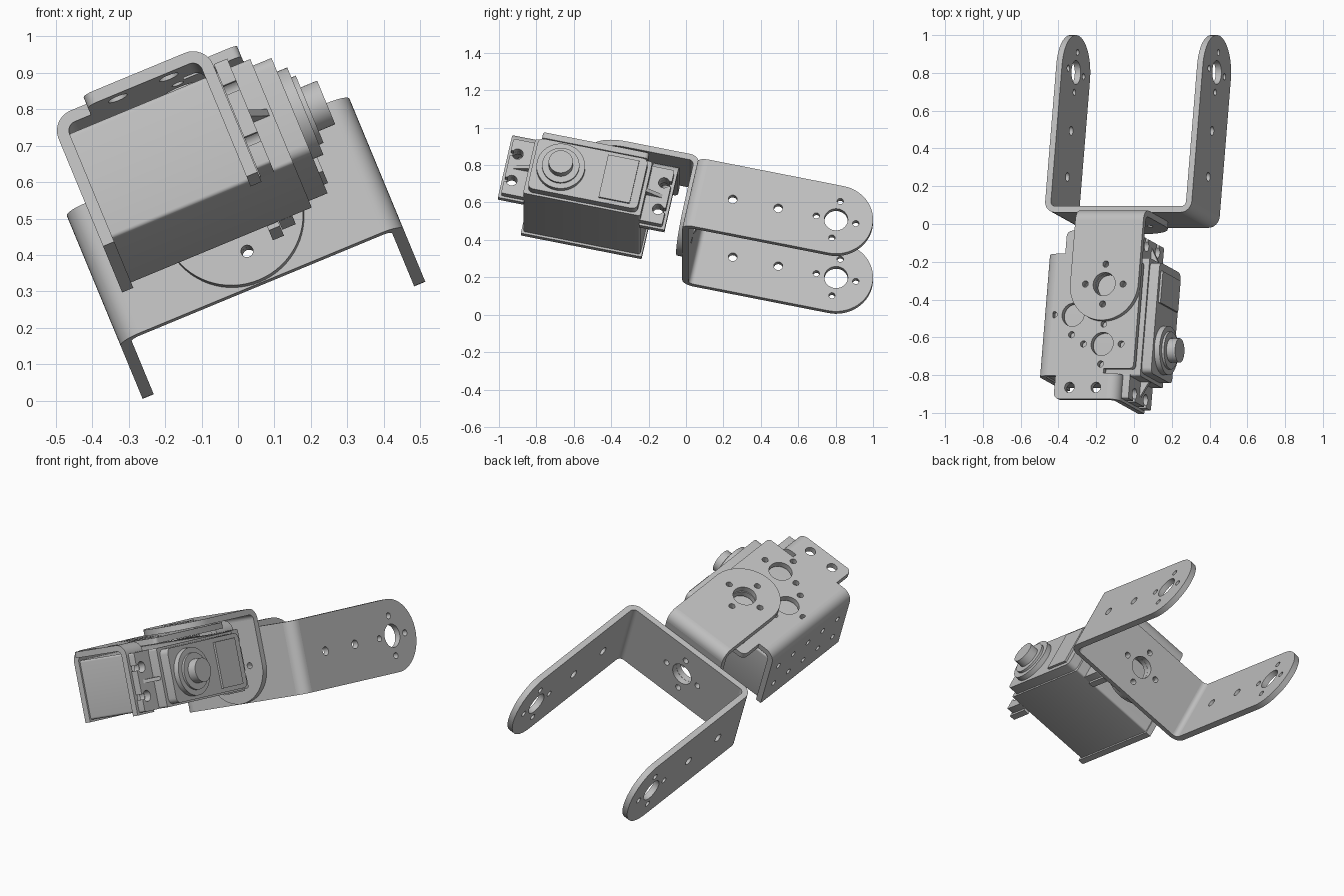
import bpy, bmesh
from math import sin, cos, pi, radians, acos, tan
from mathutils import Matrix, Vector

if "Cube" in bpy.data.objects:
    bpy.data.objects.remove(bpy.data.objects["Cube"], do_unlink=True)

metal = bpy.data.materials.new("light grey")
metal.use_nodes = True
GREY = (0.52, 0.52, 0.52, 1)
metal.diffuse_color = GREY
metal.node_tree.nodes["Principled BSDF"].inputs["Base Color"].default_value = GREY

# whole assembly is tilted: rolled about y, then pitched about its own x
TILT = Matrix.Rotation(radians(-22.5), 4, 'Y') @ Matrix.Rotation(radians(-12), 4, 'X')
T = 0.033      # sheet thickness
BEND = 0.06    # outer bend radius


def frame(axis, offset):
    """Maps a flat drawing to the plane across the given axis."""
    cols = {'x': ((0, 1, 0), (0, 0, 1), (1, 0, 0)),
            'y': ((1, 0, 0), (0, 0, 1), (0, -1, 0)),
            'z': ((1, 0, 0), (0, 1, 0), (0, 0, 1))}[axis]
    m = Matrix(cols).transposed().to_4x4()
    m.translation = {'x': (offset, 0, 0), 'y': (0, offset, 0), 'z': (0, 0, offset)}[axis]
    return m


def circle(x, y, r, n=32):
    return [(x + r * cos(2 * pi * i / n), y + r * sin(2 * pi * i / n)) for i in range(n)]


def rounded(points):
    """Polygon whose corners (x, y, radius) are filleted."""
    out = []
    for i, p in enumerate(points):
        c = Vector(p[:2])
        r = p[2] if len(p) > 2 else 0
        if not r:
            out.append(tuple(c))
            continue
        a = (Vector(points[i - 1][:2]) - c).normalized()
        b = (Vector(points[(i + 1) % len(points)][:2]) - c).normalized()
        half = acos(max(-1, min(1, a.dot(b)))) / 2
        centre = c + (a + b).normalized() * (r / sin(half))
        start = c + a * (r / tan(half)) - centre
        end = c + b * (r / tan(half)) - centre
        sweep = start.angle_signed(end)
        n = max(4, int(r * 90))
        for k in range(n + 1):
            t = -sweep * k / n
            out.append((centre.x + start.x * cos(t) - start.y * sin(t),
                        centre.y + start.x * sin(t) + start.y * cos(t)))
    return out


def rect(x0, y0, x1, y1, r=0):
    return rounded([(x0, y0, r), (x1, y0, r), (x1, y1, r), (x0, y1, r)])


def arc(cx, cy, start):
    """Quarter ring for a sheet metal bend."""
    angles = [radians(start + 90 * i / 8) for i in range(9)]
    ring = [(cx + BEND * cos(a), cy + BEND * sin(a)) for a in angles]
    return ring + [(cx + (BEND - T) * cos(a), cy + (BEND - T) * sin(a)) for a in reversed(angles)]


def horn_holes(x, y):
    """Big hole with four screw holes around it."""
    d = 0.108
    return [circle(x, y, 0.063)] + [circle(x + a, y + b, 0.017, 16)
                                    for a, b in ((d, 0), (-d, 0), (0, d), (0, -d))]


def plate(bm, axis, lo, hi, outline, holes=()):
    """Adds a flat outline with holes, lo to hi thick along the axis."""
    cu = bpy.data.curves.new("outline", 'CURVE')
    cu.dimensions, cu.fill_mode, cu.extrude = '2D', 'BOTH', (hi - lo) / 2
    for loop in [outline, *holes]:
        s = cu.splines.new('POLY')
        s.points.add(len(loop) - 1)
        for p, co in zip(s.points, loop):
            p.co = (co[0], co[1], 0, 1)
        s.use_cyclic_u = True
    ob = bpy.data.objects.new("outline", cu)
    bpy.context.collection.objects.link(ob)
    ev = ob.evaluated_get(bpy.context.evaluated_depsgraph_get())
    me = bpy.data.meshes.new_from_object(ev)
    me.transform(frame(axis, (lo + hi) / 2))
    part = bmesh.new()
    part.from_mesh(me)
    bmesh.ops.remove_doubles(part, verts=part.verts, dist=1e-5)
    bmesh.ops.recalc_face_normals(part, faces=part.faces)
    part.to_mesh(me)
    part.free()
    bm.from_mesh(me)
    bpy.data.objects.remove(ob, do_unlink=True)
    bpy.data.curves.remove(cu)
    bpy.data.meshes.remove(me)


def finish(name, bm):
    me = bpy.data.meshes.new(name)
    bm.to_mesh(me)
    bm.free()
    me.transform(TILT)
    me.materials.clear()
    me.materials.append(metal)
    for p in me.polygons:
        p.material_index = 0
    ob = bpy.data.objects.new(name, me)
    bpy.context.collection.objects.link(ob)
    bpy.ops.object.select_all(action='DESELECT')
    ob.select_set(True)
    bpy.context.view_layer.objects.active = ob
    bpy.ops.object.shade_smooth_by_angle(angle=radians(30))


MID_X, MID_Z, HALF = 0.18, 0.4625, 0.1975
Z0, Z1 = MID_Z - HALF, MID_Z + HALF

# wide fork bracket: web, two bends, two round-ended arms
bm = bmesh.new()
X0, X1, WEB, HOLE_Y = -0.24, 0.60, -0.077, 0.722
plate(bm, 'y', WEB, WEB + T, rect(X0 + BEND, Z0, X1 - BEND, Z1), horn_holes(MID_X, MID_Z))
tip, r = HOLE_Y + HALF, HALF * 0.999
arm = rounded([(WEB + BEND, Z0), (tip, Z0, r), (tip, Z1, r), (WEB + BEND, Z1)])
arm_holes = horn_holes(HOLE_Y, MID_Z) + [circle(y, MID_Z, 0.024, 20) for y in (0.157, 0.406)]
for x, bend_x, start in ((X0, X0 + BEND, 180), (X1 - T, X1 - BEND, 270)):
    plate(bm, 'x', x, x + T, arm, arm_holes)
    plate(bm, 'z', Z0, Z1, arc(bend_x, WEB + BEND, start))
finish("fork_bracket", bm)

# angle bracket joining fork and servo holder
bm = bmesh.new()
W, TOP, BACK, PAN_Y = 0.195, 0.763, -0.078, -0.487
L, R, r = MID_X - W, MID_X + W, W * 0.999
plate(bm, 'y', BACK - T, BACK, rounded([(L, TOP - BEND), (L, MID_Z - W, r), (R, MID_Z - W, r),
                                       (R, TOP - BEND)]), horn_holes(MID_X, MID_Z))
plate(bm, 'z', TOP - T, TOP, rounded([(L, BACK - BEND), (L, PAN_Y - W, r), (R, PAN_Y - W, r),
                                     (R, BACK - BEND)]), horn_holes(MID_X, PAN_Y))
plate(bm, 'x', L, R, arc(BACK - BEND, TOP - BEND, 0))
finish("angle_bracket", bm)

# servo holder: top sheet, side wall, two folded ears
bm = bmesh.new()
CY, TOP, SIDE, EAR = -0.645, 0.725, -0.18, 0.29
SHAFT_Z, LOW = 0.51, 0.338
half = [(SIDE + BEND, 0.33), (-0.073, 0.33), (-0.073, 0.455, 0.03), (EAR - BEND, 0.455),
        (EAR - BEND, 0.315), (0.2, 0.315), (0.2, 0.29), (0.37, 0.29, 0.02)]
outline = [(p[0], CY + p[1], *p[2:]) for p in half]
outline += [(p[0], CY - p[1], *p[2:]) for p in reversed(half)]
holes = horn_holes(0.0, CY) + [h for y in (CY - 0.158, CY + 0.158) for h in horn_holes(MID_X, y)]
holes += [circle(x, CY + s * 0.393, 0.028, 20) for x in (0.013, 0.164) for s in (-1, 1)]
plate(bm, 'z', TOP - T, TOP, rounded(outline), holes)
plate(bm, 'y', CY - 0.33, CY + 0.33, arc(SIDE + BEND, TOP - BEND, 90))
wall_holes = [circle(CY + i * 0.125, z, 0.016, 12) for i in range(-2, 3) for z in (0.44, 0.58)]
plate(bm, 'x', SIDE, SIDE + T, rect(CY - 0.33, LOW, CY + 0.33, TOP - BEND), wall_holes)
for s in (-1, 1):
    a, b = sorted((CY + s * 0.315, CY + s * 0.455))
    plate(bm, 'y', a, b, arc(EAR - BEND, TOP - BEND, 0))
    screw = [circle(CY + s * 0.4, SHAFT_Z + k * 0.078, 0.03, 20) for k in (-1, 1)]
    plate(bm, 'x', EAR - T, EAR, rect(a, LOW, b, TOP - BEND), screw)
finish("servo_holder", bm)

# servo case with stepped lid and cover panel
bm = bmesh.new()
B0, B1 = 0.35, 0.67
plate(bm, 'x', SIDE + T, 0.39, rect(CY - 0.32, B0, CY + 0.32, B1, 0.012))
plate(bm, 'x', 0.39, 0.445, rect(CY - 0.3, B0 + 0.012, CY + 0.3, B1 - 0.012, 0.03))
plate(bm, 'x', 0.445, 0.457, rect(CY + 0.085, B0 + 0.035, CY + 0.255, B1 - 0.035))
finish("servo_case", bm)

# servo mounting ears: screw holes open to the end, with a stiffening rib
bm = bmesh.new()
for s in (-1, 1):
    far = CY + s * 0.44
    loop = [(CY + s * 0.31, B0), (far, B0, 0.01)]
    for k in (-1, 1):
        z = SHAFT_Z + k * 0.078
        loop += [(far, z - 0.014), (CY + s * 0.425, z - 0.014)]
        for i in range(13):
            a = radians(-150 + 25 * i) * -1 + pi
            loop.append((CY + s * (0.4 - 0.03 * cos(a)), z - 0.03 * sin(a) * -1))
        loop[-13:] = sorted(loop[-13:], key=lambda p: 0) if k else loop[-13:]
        del loop[-13:]
        for i in range(13):
            a = radians(-28 - 25.3 * i)
            loop.append((CY + s * (0.4 + 0.03 * cos(a)), z + 0.03 * sin(a)))
        loop += [(CY + s * 0.425, z + 0.014), (far, z + 0.014)]
    loop += [(far, B1, 0.01), (CY + s * 0.31, B1)]
    plate(bm, 'x', EAR + 0.002, EAR + 0.042, rounded(loop))
    plate(bm, 'z', SHAFT_Z - 0.01, SHAFT_Z + 0.01,
          [(EAR + 0.04, CY + s * 0.31), (0.385, CY + s * 0.31), (EAR + 0.04, CY + s * 0.41)])
finish("servo_ears", bm)

# output boss, collar and shaft
bm = bmesh.new()
for lo, hi, r in ((0.44, 0.475, 0.13), (0.475, 0.488, 0.1), (0.488, 0.537, 0.065)):
    plate(bm, 'x', lo, hi, circle(CY - 0.148, SHAFT_Z, r, 40))
finish("output_shaft", bm)
